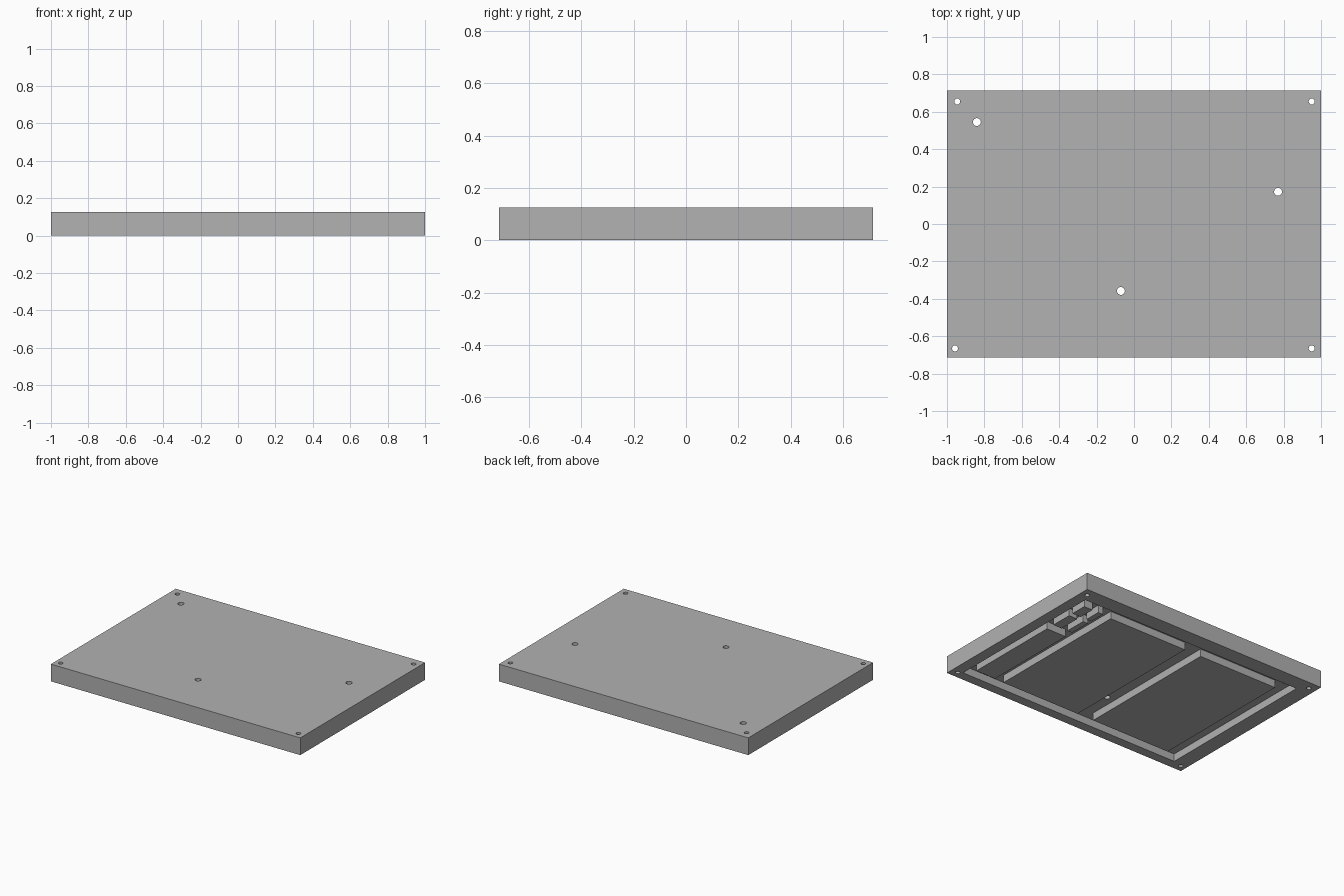
import bpy
import bmesh
from mathutils import Matrix, Vector

if "Cube" in bpy.data.objects:
    bpy.data.objects.remove(bpy.data.objects["Cube"], do_unlink=True)

HEIGHT = 0.125
CHANNEL = 0.055  # depth of the channels routed into the underside

grey = bpy.data.materials.new("plain grey")
grey.use_nodes = True
grey.diffuse_color = (0.445, 0.445, 0.445, 1)
grey.node_tree.nodes["Principled BSDF"].inputs["Base Color"].default_value = grey.diffuse_color


def make_object(name, bm):
    mesh = bpy.data.meshes.new(name)
    bm.to_mesh(mesh)
    bm.free()
    mesh.materials.append(grey)
    obj = bpy.data.objects.new(name, mesh)
    bpy.context.collection.objects.link(obj)
    return obj


def block(name, x0, x1, y0, y1, z0, z1):
    bm = bmesh.new()
    centre = Vector((x0 + x1, y0 + y1, z0 + z1)) / 2
    size = Matrix.Diagonal((x1 - x0, y1 - y0, z1 - z0, 1))
    bmesh.ops.create_cube(bm, size=1, matrix=Matrix.Translation(centre) @ size)
    return make_object(name, bm)


def drills(name, spots):
    bm = bmesh.new()
    for x, y, radius in spots:
        bmesh.ops.create_cone(bm, cap_ends=True, segments=24, radius1=radius, radius2=radius,
                              depth=1, matrix=Matrix.Translation((x, y, 0)))
    return make_object(name, bm)


def cut(obj, cutter):
    mod = obj.modifiers.new("cut", "BOOLEAN")
    mod.operation = "DIFFERENCE"
    mod.solver = "EXACT"
    mod.object = cutter
    cutter.hide_render = True
    cutter.hide_set(True)


# Slab with a shallow recess underneath
slab = block("slab", -1, 1, -0.715, 0.715, 0, HEIGHT)
cut(slab, block("recess_cutter", -0.885, 0.92, -0.645, 0.60, -0.1, CHANNEL))

# Corner screw holes and larger channel outlets, all drilled through
screw, outlet = 0.016, 0.021
cut(slab, drills("hole_cutter", [
    (-0.945, 0.655, screw), (0.95, 0.655, screw),
    (-0.957, -0.665, screw), (0.95, -0.665, screw),
    (-0.84, 0.545, outlet), (0.77, 0.172, outlet), (-0.07, -0.358, outlet)]))

# Islands left standing between the channels, flush with the underside
islands = {
    "middle_island": (0.0, 0.635, -0.575, 0.52),
    "wide_island": (-0.77, -0.133, -0.575, 0.52),
    "narrow_island": (0.71, 0.87, -0.57, 0.15),
}
for i, (x0, x1) in enumerate([(0.71, 0.75), (0.80, 0.87)]):
    for j, (y0, y1) in enumerate([(0.215, 0.375), (0.41, 0.53)]):
        islands[f"small_island_{i}_{j}"] = (x0, x1, y0, y1)
for name, bounds in islands.items():
    block(name, *bounds, 0, CHANNEL + 0.005)

# Bake the cuts and drop the cutters
bpy.context.view_layer.update()
graph = bpy.context.evaluated_depsgraph_get()
baked = bpy.data.meshes.new_from_object(slab.evaluated_get(graph))
slab.modifiers.clear()
slab.data = baked
for name in ("recess_cutter", "hole_cutter"):
    bpy.data.objects.remove(bpy.data.objects[name], do_unlink=True)
